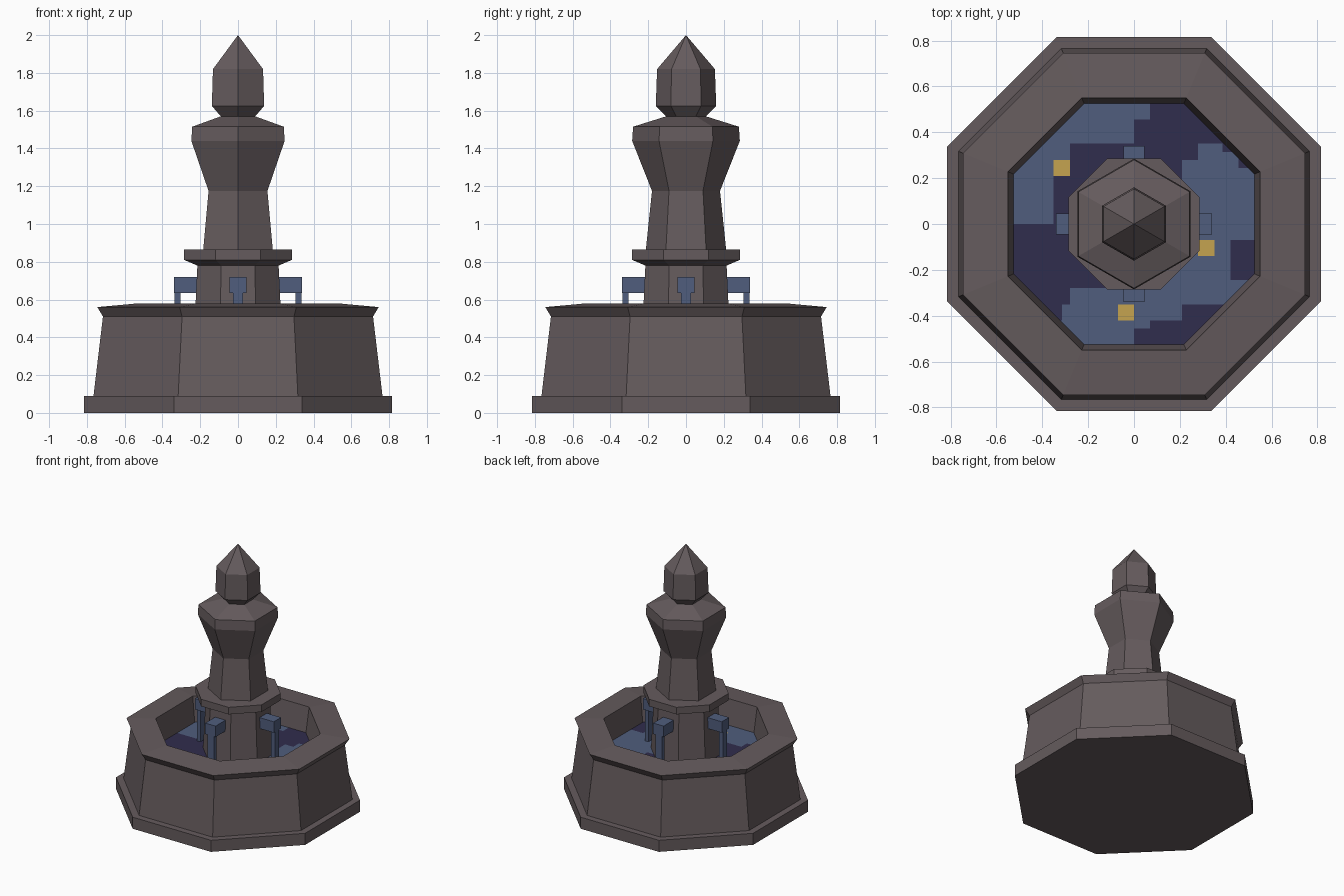
import bpy
import bmesh
import math
from mathutils import Vector

cube = bpy.data.objects.get("Cube")
if cube:
    bpy.data.objects.remove(cube, do_unlink=True)


def material(name, rgb):
    mat = bpy.data.materials.new(name)
    mat.use_nodes = True
    color = (*rgb, 1)
    mat.diffuse_color = color
    bsdf = next(n for n in mat.node_tree.nodes if n.type == "BSDF_PRINCIPLED")
    bsdf.inputs["Base Color"].default_value = color
    bsdf.inputs["Roughness"].default_value = 0.9
    return mat


STONE = material("warm grey stone", (0.13, 0.105, 0.11))
BLUE = material("slate blue water", (0.08, 0.11, 0.205))
DARK = material("deep indigo water", (0.03, 0.026, 0.075))
GOLD = material("gold coin", (0.56, 0.37, 0.08))


def finish(name, bm, *mats):
    bmesh.ops.recalc_face_normals(bm, faces=bm.faces)
    mesh = bpy.data.meshes.new(name)
    bm.to_mesh(mesh)
    bm.free()
    for mat in mats:
        mesh.materials.append(mat)
    obj = bpy.data.objects.new(name, mesh)
    bpy.context.collection.objects.link(obj)
    return obj


def turned(name, profile, sides, phase):
    """Stack polygon rings of (corner radius, height); radius 0 is a tip."""
    bm = bmesh.new()
    rings = []
    for r, z in profile:
        angles = [phase + math.tau * i / sides for i in range(sides)] if r else [0]
        rings.append([bm.verts.new((r * math.cos(a), r * math.sin(a), z)) for a in angles])
    for low, high in zip(rings, rings[1:]):
        for i in range(sides):
            j = (i + 1) % sides
            if len(high) == 1:
                bm.faces.new((low[i], low[j], high[0]))
            else:
                bm.faces.new((low[i], low[j], high[j], high[i]))
    for ring in (rings[0], rings[-1]):
        if len(ring) > 1:
            bm.faces.new(ring)
    return finish(name, bm, STONE)


def octagonal(name, profile):
    """Octagon with flats on the axes; profile radii measured to the flats."""
    corner = 1 / math.cos(math.pi / 8)
    return turned(name, [(r * corner, z) for r, z in profile], 8, math.pi / 8)


# Basin: plinth, tapered wall, flared rim and inner wall
octagonal("basin", [(0.815, 0), (0.815, 0.09), (0.765, 0.09), (0.715, 0.51),
                    (0.745, 0.56), (0.55, 0.578), (0.522, 0.36)])

# Central pedestal with its collar
octagonal("pedestal", [(0.235, 0.36), (0.215, 0.78), (0.285, 0.81),
                       (0.285, 0.865), (0.2, 0.865)])

# Hexagonal column, shoulder, neck and pointed finial
turned("column", [(0.213, 0.86), (0.18, 1.175), (0.285, 1.44), (0.28, 1.515),
                  (0.105, 1.57)], 6, math.pi / 6)
turned("finial", [(0.105, 1.57), (0.16, 1.625), (0.153, 1.82), (0, 2)], 6, math.pi / 6)

# Water: a grid of cells, coloured by patches (x from, x to, y from, y to)
CELL = 0.035
DARK_PATCHES = [
    (2, 15, 13, 15), (0, 11, 10, 13), (11, 15, 9, 15), (13, 15, 7, 9),
    (0, 8, 8, 10), (0, 6, 5, 8), (-8, 0, 0, 10), (-10, -8, 0, 6),
    (-15, -3, -8, 0), (-15, -8, -10, -8), (-15, -9, -12, -10),
    (-15, -11, -14, -12), (0, 15, -15, -13), (2, 15, -13, -12),
    (6, 15, -12, -10), (12, 15, -7, -2)]
COINS = [(-10, -8, 6, 8), (8, 10, -4, -2), (-2, 0, -12, -10)]


def inside(patches, x, y):
    return any(a < x < b and c < y < d for a, b, c, d in patches)


bm = bmesh.new()
bmesh.ops.create_grid(bm, x_segments=30, y_segments=30, size=15 * CELL)
for face in bm.faces:
    x, y, _ = face.calc_center_median() / CELL
    face.material_index = 2 if inside(COINS, x, y) else int(inside(DARK_PATCHES, x, y))
for sx in (-1, 1):
    for sy in (-1, 1):
        normal = Vector((sx, sy, 0)).normalized()
        bmesh.ops.bisect_plane(bm, geom=bm.verts[:] + bm.edges[:] + bm.faces[:],
                               plane_co=normal * 15 * CELL, plane_no=normal,
                               clear_outer=True)
bmesh.ops.translate(bm, verts=bm.verts, vec=(0, 0, 0.385))
water = finish("water", bm, BLUE, DARK, GOLD)
if water.data.polygons[0].normal.z < 0:
    water.data.flip_normals()


# Four spouts, each with a stream falling to the pool
def block(name, low, high, turn):
    bm = bmesh.new()
    bmesh.ops.create_cube(bm, size=1)
    low, high = Vector(low), Vector(high)
    bmesh.ops.scale(bm, vec=high - low, verts=bm.verts)
    bmesh.ops.translate(bm, vec=(low + high) / 2, verts=bm.verts)
    obj = finish(name, bm, BLUE)
    obj.rotation_euler.z = turn


for i, side in enumerate(("left", "back", "right", "front")):
    turn = i * math.pi / 2
    block(side + "_spout", (0.2, -0.045, 0.635), (0.34, 0.045, 0.72), turn)
    block(side + "_stream", (0.305, -0.027, 0.38), (0.336, 0.027, 0.635), turn)
